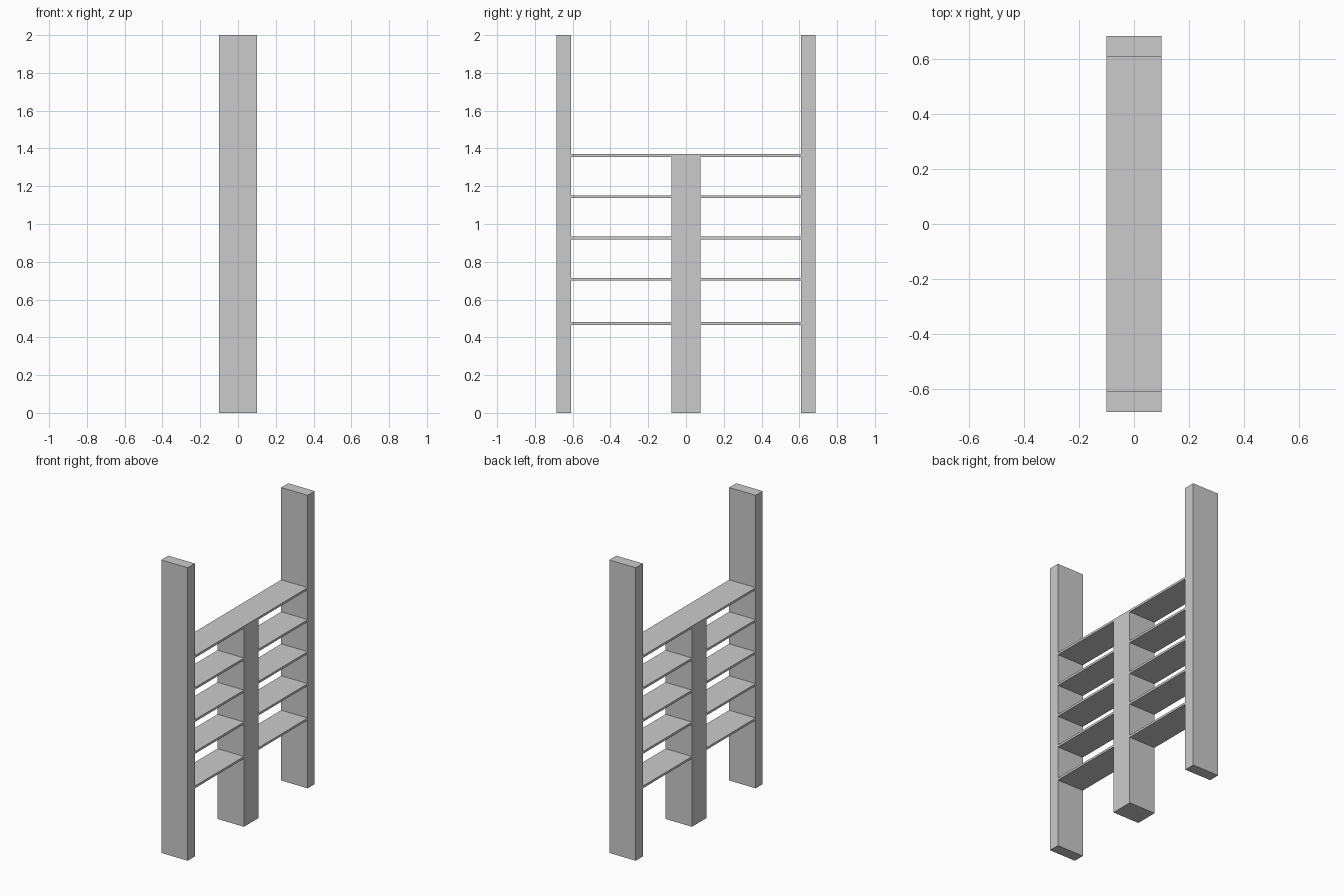
import bpy

if "Cube" in bpy.data.objects:
    bpy.data.objects.remove(bpy.data.objects["Cube"])

DEPTH = 0.2          # shared x depth of every board
OUTER, INNER = 0.685, 0.609   # outer and inner faces of the side posts
MID = 0.078          # half width of the centre post


def board(name, y0, y1, z0, z1):
    bpy.ops.mesh.primitive_cube_add(size=1, location=(0, (y0 + y1) / 2, (z0 + z1) / 2))
    ob = bpy.context.object
    ob.name = name
    ob.scale = (DEPTH, y1 - y0, z1 - z0)
    bpy.ops.object.transform_apply(location=True, rotation=False, scale=True)
    return ob


def mirror_y(ob):
    mod = ob.modifiers.new("mirror", 'MIRROR')
    mod.use_axis = (False, True, False)
    mod.use_mirror_merge = False


# Tall side posts
mirror_y(board("side_post", INNER, OUTER, 0, 2))

# Shorter centre post, flush with the top shelf
board("centre_post", -MID, MID, 0, 1.37)

# Thin shelves on both sides of the centre post
for i, top in enumerate((0.48, 0.715, 0.933, 1.152, 1.37)):
    mirror_y(board(f"shelf_{i + 1}", MID, INNER, top - 0.015, top))
